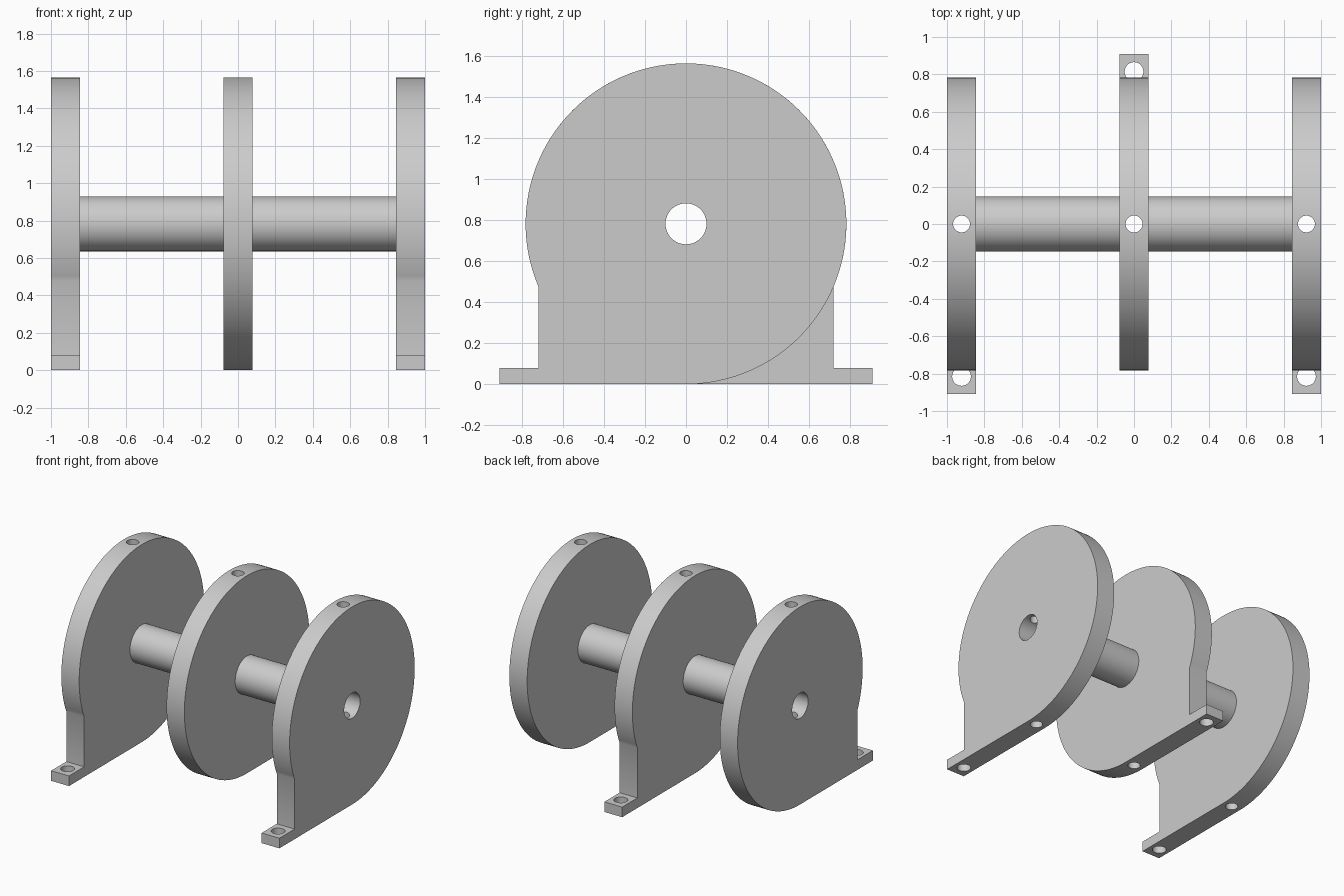
import bpy, bmesh, math
from mathutils import Matrix, Vector

if "Cube" in bpy.data.objects:
    bpy.data.objects.remove(bpy.data.objects["Cube"])

R = 0.7825          # flange radius, also the axle height
T = 0.156           # flange thickness
BORE, SHAFT = 0.1, 0.147
LEG, TAB, TAB_H = 0.72, 0.91, 0.08

grey = bpy.data.materials.new("plain grey")
grey.diffuse_color = (0.6, 0.6, 0.6, 1)
grey.use_nodes = True
grey.node_tree.nodes["Principled BSDF"].inputs["Base Color"].default_value = grey.diffuse_color


def finish(bm, name):
    bmesh.ops.recalc_face_normals(bm, faces=bm.faces)
    me = bpy.data.meshes.new(name)
    bm.to_mesh(me)
    bm.free()
    me.materials.append(grey)
    ob = bpy.data.objects.new(name, me)
    bpy.context.collection.objects.link(ob)
    return ob


def activate(ob):
    bpy.ops.object.select_all(action='DESELECT')
    ob.select_set(True)
    bpy.context.view_layer.objects.active = ob


def smooth(ob):
    activate(ob)
    bpy.ops.object.shade_smooth_by_angle(angle=math.radians(30))


def drill(ob, center, radius, depth, axis):
    """Cut a round hole through ob along the given axis."""
    bm = bmesh.new()
    turn = Matrix.Rotation(math.pi / 2, 4, 'Y') if axis == 'X' else Matrix()
    bmesh.ops.create_cone(bm, cap_ends=True, segments=64, radius1=radius, radius2=radius,
                          depth=depth, matrix=Matrix.Translation(center) @ turn)
    cutter = finish(bm, "hole_cutter")
    cutter.hide_render = True
    activate(ob)
    mod = ob.modifiers.new("hole", 'BOOLEAN')
    mod.operation, mod.solver, mod.object = 'DIFFERENCE', 'EXACT', cutter
    bpy.ops.object.modifier_apply(modifier=mod.name)
    bpy.data.objects.remove(cutter)


def flange(name, x, side):
    """Disc with a flat foot and bolt tab on one side (side = sign of y)."""
    n = 128
    end = 1.5 * math.pi - math.acos(LEG / R) - math.pi / 2
    end = 2 * math.pi - math.asin(LEG / R)      # angle where the leg meets the disc
    pts = [(R * math.sin(end * i / n), R - R * math.cos(end * i / n)) for i in range(n + 1)]
    pts += [(-LEG, TAB_H), (-TAB, TAB_H), (-TAB, 0)]
    bm = bmesh.new()
    face = bm.faces.new([bm.verts.new((x - T / 2, -side * y, z)) for y, z in pts])
    out = bmesh.ops.extrude_face_region(bm, geom=[face])
    bmesh.ops.translate(bm, vec=(T, 0, 0),
                        verts=[v for v in out["geom"] if isinstance(v, bmesh.types.BMVert)])
    ob = finish(bm, name)
    drill(ob, (x, 0, R), BORE, 1, 'X')                                  # axle bore
    drill(ob, (x, 0, R), 0.045, 3, 'Z')                                 # pin hole, top to bottom
    drill(ob, (x, side * (LEG + TAB) / 2, TAB_H / 2), 0.05, 0.3, 'Z')   # bolt hole
    smooth(ob)


def tube(name, x0, x1):
    """Hollow shaft made by spinning a rectangle about the axle."""
    bm = bmesh.new()
    vs = [bm.verts.new((x, 0, R + r)) for x, r in
          ((x0, BORE), (x1, BORE), (x1, SHAFT), (x0, SHAFT))]
    es = [bm.edges.new((vs[i], vs[(i + 1) % 4])) for i in range(4)]
    bmesh.ops.spin(bm, geom=vs + es, cent=(0, 0, R), axis=(1, 0, 0),
                   angle=2 * math.pi, steps=64)
    bmesh.ops.remove_doubles(bm, verts=bm.verts, dist=1e-4)
    smooth(finish(bm, name))


# End flanges stand on the front side, the middle one on the back
flange("left_flange", -1 + T / 2, -1)
flange("middle_flange", 0, 1)
flange("right_flange", 1 - T / 2, -1)

# Hollow shaft between the flanges
tube("left_shaft", -1 + T, -T / 2)
tube("right_shaft", T / 2, 1 - T)
